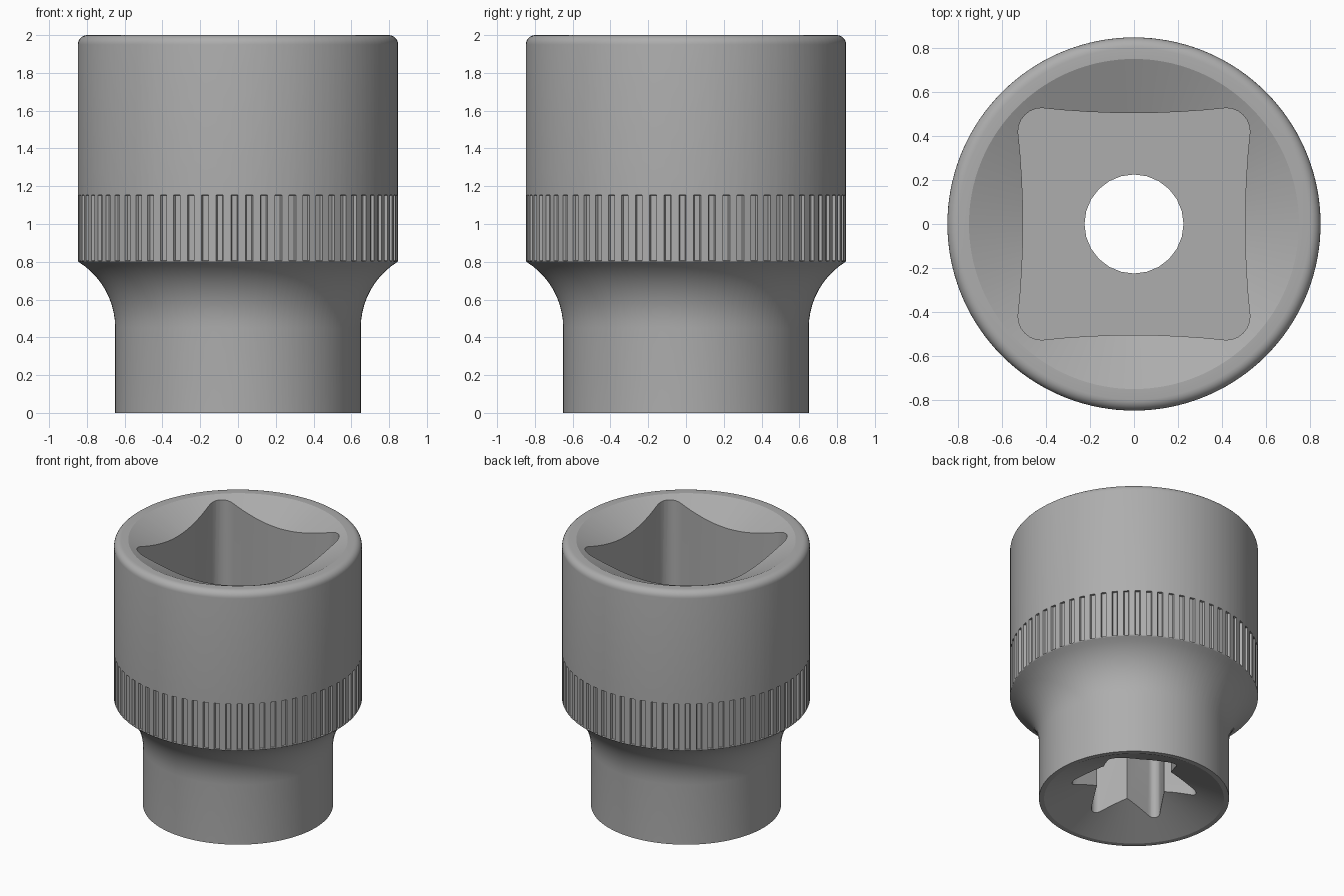
import bpy, bmesh
from math import sin, cos, pi, radians

if "Cube" in bpy.data.objects:
    bpy.data.objects.remove(bpy.data.objects["Cube"])

TEETH = 68


def make_object(name, bm):
    bmesh.ops.recalc_face_normals(bm, faces=bm.faces[:])
    mesh = bpy.data.meshes.new(name)
    bm.to_mesh(mesh)
    bm.free()
    obj = bpy.data.objects.new(name, mesh)
    bpy.context.collection.objects.link(obj)
    return obj


def prism(name, outline, z0, z1):
    bm = bmesh.new()
    low = [bm.verts.new((x, y, z0)) for x, y in outline]
    high = [bm.verts.new((x, y, z1)) for x, y in outline]
    n = len(outline)
    bm.faces.new(low)
    bm.faces.new(high)
    for i in range(n):
        j = (i + 1) % n
        bm.faces.new((low[i], low[j], high[j], high[i]))
    return make_object(name, bm)


def rotated(points, count, offset=0.0):
    out = []
    for k in range(count):
        a = offset + k * 2 * pi / count
        out += [(x * cos(a) - y * sin(a), x * sin(a) + y * cos(a)) for x, y in points]
    return out


# Outer profile from bottom countersink to top countersink: radius, height, groove depth
profile = [(0.615, 0, 0), (0.65, 0, 0)]
fillet_r = 0.4116
for i in range(11):
    a = radians(58.2) * i / 10
    profile.append((0.65 + fillet_r * (1 - cos(a)), 0.45 + fillet_r * sin(a), 0))
profile += [(0.848, 0.805, 0), (0.848, 0.806, 0.016),
            (0.848, 1.152, 0.016), (0.848, 1.153, 0)]
for i in range(7):
    a = pi / 2 * i / 6
    profile.append((0.798 + 0.05 * cos(a), 1.95 + 0.05 * sin(a), 0))
profile.append((0.75, 2.0, 0))

# Columns around the axis: each tooth has a ridge and a groove
step = 2 * pi / TEETH
columns = []
for k in range(TEETH):
    for f, cut in ((0.0, 0), (0.52, 0), (0.58, 1), (0.94, 1)):
        columns.append(((k + f) * step, cut))

# Turned body with knurled band
bm = bmesh.new()
rings = []
for r, z, groove in profile:
    rings.append([bm.verts.new(((r - groove * cut) * cos(a), (r - groove * cut) * sin(a), z))
                  for a, cut in columns])
n = len(columns)
for lo, hi in zip(rings, rings[1:]):
    for i in range(n):
        j = (i + 1) % n
        bm.faces.new((lo[i], lo[j], hi[j], hi[i]))
for ring, z in ((rings[0], 0.277), (rings[-1], 1.66)):
    apex = bm.verts.new((0, 0, z))
    for i in range(n):
        bm.faces.new((ring[i], ring[(i + 1) % n], apex))
body = make_object("socket_body", bm)

# Dark grey steel
steel = bpy.data.materials.new("dark_steel")
steel.diffuse_color = (0.42, 0.42, 0.42, 1)
steel.use_nodes = True
steel.node_tree.nodes["Principled BSDF"].inputs["Base Color"].default_value = steel.diffuse_color
body.data.materials.append(steel)

# Square drive recess with slightly hollow sides
side = [(0.504 + 0.023 * (t / 4) ** 2, 0.42 * t / 4) for t in range(-4, 4)]
corner = [(0.42 + 0.107 * cos(pi / 2 * i / 6), 0.42 + 0.107 * sin(pi / 2 * i / 6))
          for i in range(6)]
drive = prism("drive_cutter", rotated(side + corner, 4), 1.0, 2.2)

# Six-pointed star recess with rounded tips
tip = [(0.385 + 0.045 * cos(radians(a)), 0.045 * sin(radians(a)))
       for a in (-61, -45, -30, -15, 0, 15, 30, 45, 61)]
notch = [(0.27 * cos(pi / 6), 0.27 * sin(pi / 6))]
star = prism("star_cutter", rotated(tip + notch, 6, pi / 6), -0.2, 0.72)

# Through hole joining both recesses
bore = prism("bore_cutter", rotated([(0.225, 0)], 24), 0.6, 1.2)

for cutter in (drive, star, bore):
    cutter.data.materials.append(steel)

bpy.context.view_layer.objects.active = body
body.select_set(True)
for cutter in (drive, star, bore):
    cutter.hide_render = True
    mod = body.modifiers.new(cutter.name, 'BOOLEAN')
    mod.operation = 'DIFFERENCE'
    mod.solver = 'EXACT'
    mod.object = cutter
    bpy.ops.object.modifier_apply(modifier=mod.name)
    bpy.data.objects.remove(cutter, do_unlink=True)

bpy.ops.object.shade_smooth_by_angle(angle=radians(20))
